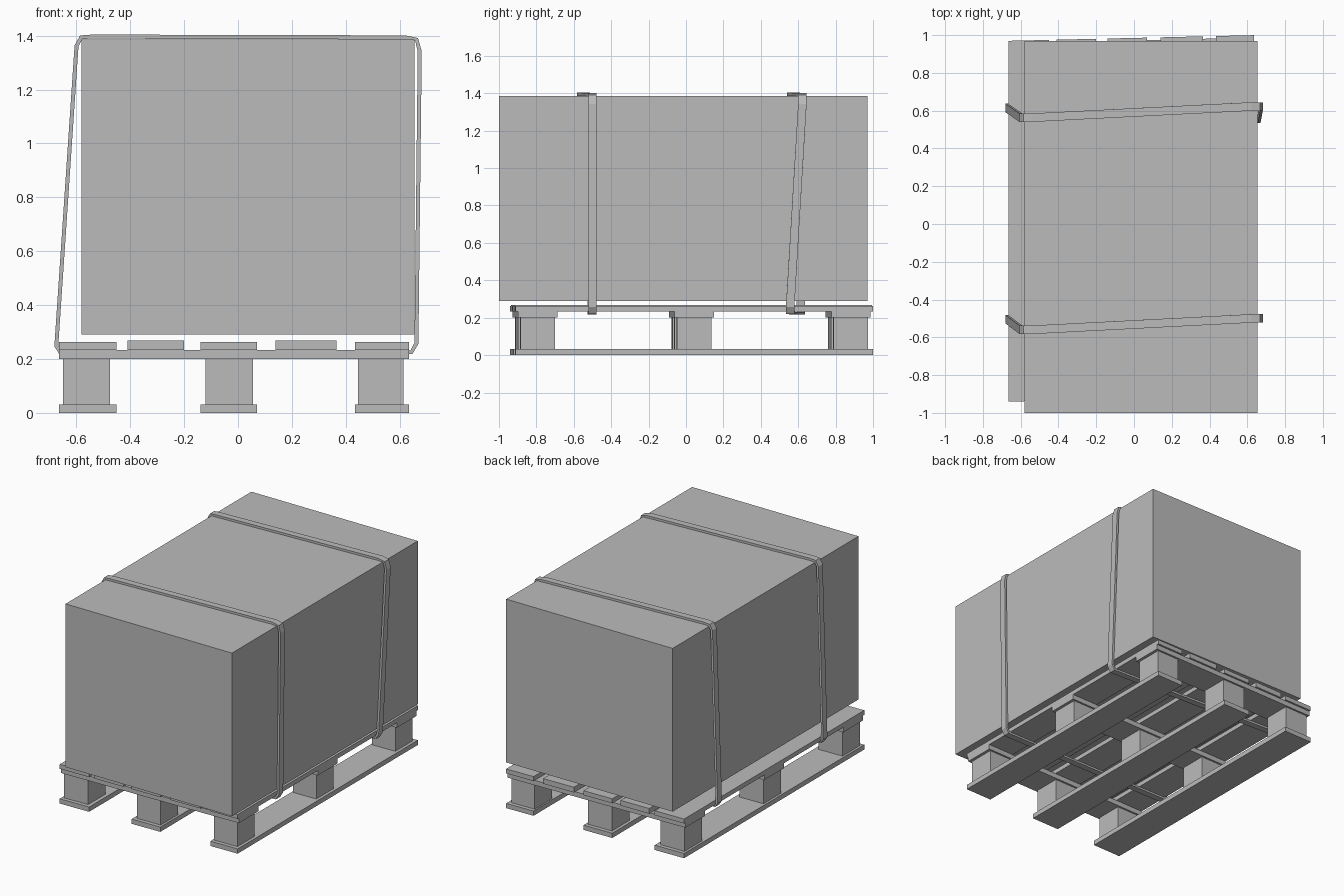
import bpy
from mathutils import Vector

if "Cube" in bpy.data.objects:
    bpy.data.objects.remove(bpy.data.objects["Cube"], do_unlink=True)

grey = bpy.data.materials.new("plain grey")
grey.use_nodes = True
GREY = (0.5, 0.5, 0.5, 1)
grey.diffuse_color = GREY
grey.node_tree.nodes["Principled BSDF"].inputs["Base Color"].default_value = GREY

SKEW = 0.023  # the pallet sits slightly askew


def make(name, verts, faces):
    mesh = bpy.data.meshes.new(name)
    mesh.from_pydata(verts, [], faces)
    mesh.materials.append(grey)
    obj = bpy.data.objects.new(name, mesh)
    bpy.context.collection.objects.link(obj)
    return obj


def box(name, xs, ys, zs, skew=0.0):
    verts = [(x, y + skew * x, z) for x in xs for y in ys for z in zs]
    faces = [(0, 1, 3, 2), (4, 6, 7, 5), (0, 4, 5, 1),
             (2, 3, 7, 6), (0, 2, 6, 4), (1, 5, 7, 3)]
    return make(name, verts, faces)


def strap(name, path, width=0.045, thick=0.015):
    """Closed flat band: inner path pushed outward in the x-z plane."""
    verts, faces, n = [], [], len(path)
    for i, p in enumerate(path):
        p = Vector(p)
        a = (p - Vector(path[i - 1])) * Vector((1, 0, 1))
        b = (Vector(path[(i + 1) % n]) - p) * Vector((1, 0, 1))
        t = (a.normalized() + b.normalized()).normalized()
        out = Vector((-t.z, 0, t.x)) * thick
        side = Vector((0, width / 2, 0))
        verts += [p - side, p + side, p + side + out, p - side + out]
        for k in range(4):
            j, m = (i + 1) % n, (k + 1) % 4
            faces.append((4 * i + k, 4 * i + m, 4 * j + m, 4 * j + k))
    return make(name, verts, faces)


# Crate
box("crate", (-0.58, 0.655), (-1.0, 0.97), (0.29, 1.385))

# Pallet deck and runners
length = (-0.925, 0.985)
rows = {"left": (0.435, 0.635), "middle": (-0.14, 0.07), "right": (-0.665, -0.45)}
inner = {"inner_left": (0.14, 0.365), "inner_right": (-0.41, -0.2)}
for side, xs in rows.items():
    box("deck_board_" + side, xs, length, (0.233, 0.263), SKEW)
    box("runner_" + side, xs, length, (0.0, 0.032), SKEW)
for side, xs in inner.items():
    box("deck_board_" + side, xs, length, (0.233, 0.268), SKEW)

# Cross boards and spacer blocks
blocks = {"left": (0.445, 0.615), "middle": (-0.12, 0.055), "right": (-0.65, -0.475)}
stations = {"front": -0.807, "centre": 0.03, "back": 0.867}
for place, y in stations.items():
    box("cross_board_" + place, (-0.665, 0.635), (y - 0.105, y + 0.105),
        (0.2, 0.233), SKEW)
    for side, xs in blocks.items():
        box("block_" + place + "_" + side, xs, (y - 0.092, y + 0.092),
            (0.032, 0.2), SKEW)


# Straps wrapped round the crate and under the deck
def strap_path(y_top_right, y_top_left, y_low_right, y_low_left):
    return [(-0.655, y_low_left, 0.23), (-0.667, y_low_left, 0.25),
            (-0.592, y_top_left, 1.36), (-0.578, y_top_left, 1.388),
            (-0.54, y_top_left, 1.389), (0.62, y_top_right, 1.386),
            (0.658, y_top_right, 1.38), (0.667, y_top_right, 1.34),
            (0.655, y_low_right, 0.26), (0.64, y_low_right, 0.232)]


strap("front_strap", strap_path(-0.5, -0.56, -0.5, -0.503))
strap("back_strap", strap_path(0.622, 0.563, 0.557, 0.615))
